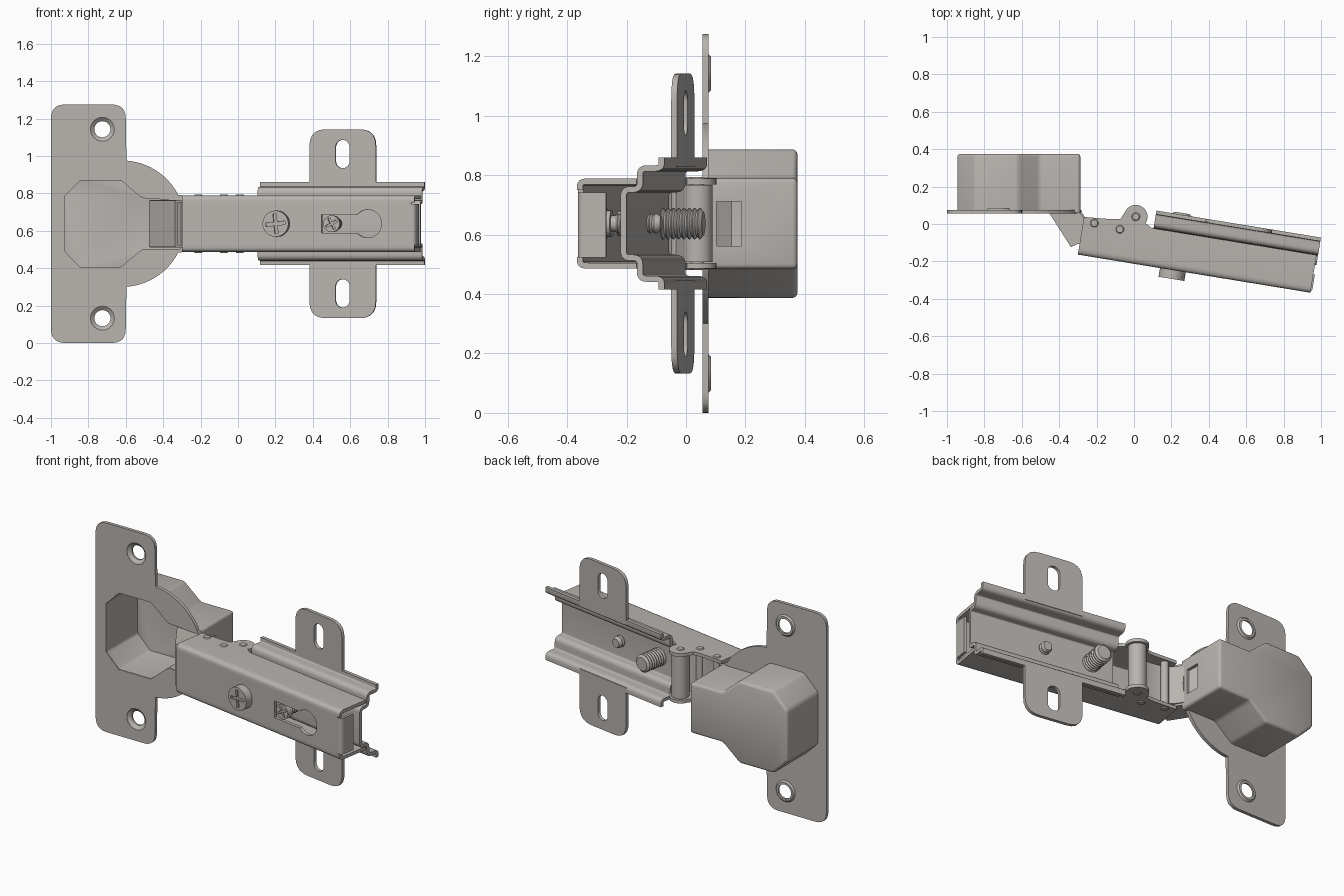
import bpy, bmesh
from math import sin, cos, pi, radians
from mathutils import Matrix, Vector

cube = bpy.data.objects.get("Cube")
if cube:
    bpy.data.objects.remove(cube)

steel = bpy.data.materials.new("brushed_steel")
steel.use_nodes = True
STEEL = (0.48, 0.455, 0.43, 1)
steel.diffuse_color = STEEL
steel.node_tree.nodes["Principled BSDF"].inputs["Base Color"].default_value = STEEL

C = 0.6375                                   # height of the mirror plane
WORLD = Matrix.Translation((0, 0, C))
ARM = WORLD @ Matrix.Rotation(radians(-9.3), 4, 'Z')
FLAT = Matrix()                              # outline in x, y
FRONT = Matrix.Rotation(pi / 2, 4, 'X')      # outline in x, z
END = Matrix.Rotation(pi / 2, 4, 'Z') @ FRONT  # outline in y, z
made = []


def finish(ob):
    ob.data.materials.clear()
    ob.data.materials.append(steel)
    bpy.ops.object.select_all(action='DESELECT')
    ob.select_set(True)
    bpy.context.view_layer.objects.active = ob
    bpy.ops.object.convert(target='MESH')
    made.append(bpy.context.view_layer.objects.active)
    return made[-1]


def add(name, data, matrix):
    ob = bpy.data.objects.new(name, data)
    bpy.context.collection.objects.link(ob)
    ob.matrix_world = matrix
    return ob


def mesh_from(name, bm):
    me = bpy.data.meshes.new(name)
    bm.to_mesh(me)
    bm.free()
    return me


def arc(cx, cy, r, a0=0, a1=360, n=24):
    steps = n if a1 - a0 == 360 else n + 1
    angles = [radians(a0 + (a1 - a0) * i / n) for i in range(steps)]
    return [(cx + r * cos(a), cy + r * sin(a)) for a in angles]


def rounded(pts, r, closed=True, n=5):
    """Round every corner of a path with a quadratic blend."""
    out = []
    for i, p in enumerate(pts):
        if not closed and i in (0, len(pts) - 1):
            out.append(p)
            continue
        p = Vector(p)
        a, b = Vector(pts[i - 1]) - p, Vector(pts[(i + 1) % len(pts)]) - p
        a, b = (d.normalized() * min(r, d.length * 0.49) for d in (a, b))
        for k in range(n + 1):
            t = k / n
            out.append(tuple(p + a * (1 - t) ** 2 + b * t ** 2))
    return out


def box(x0, x1, y0, y1):
    return [(x0, y0), (x1, y0), (x1, y1), (x0, y1)]


def flip(pts):
    return [(x, -y) for x, y in pts]


def plate(name, loops, depth, thick, plane=FRONT, frame=WORLD):
    """Flat plate from an outline and its holes; depth is its centre."""
    cu = bpy.data.curves.new(name, 'CURVE')
    cu.dimensions, cu.fill_mode, cu.extrude = '2D', 'BOTH', thick / 2
    for pts in loops:
        sp = cu.splines.new('POLY')
        sp.points.add(len(pts) - 1)
        for q, p in zip(sp.points, pts):
            q.co = (p[0], p[1], 0, 1)
        sp.use_cyclic_u = True
    shift = -depth if plane is FRONT else depth
    return finish(add(name, cu, frame @ plane @ Matrix.Translation((0, 0, shift))))


def sheet(name, path, d0, d1, thick, plane, frame):
    """Bent sheet metal: an open path swept straight and thickened."""
    bm = bmesh.new()
    rows = [[bm.verts.new((x, y, d)) for x, y in path] for d in (d0, d1)]
    for i in range(len(path) - 1):
        bm.faces.new((rows[0][i], rows[0][i + 1], rows[1][i + 1], rows[1][i]))
    ob = add(name, mesh_from(name, bm), frame @ plane)
    mod = ob.modifiers.new("thickness", 'SOLIDIFY')
    mod.thickness, mod.offset = thick, 0
    return finish(ob)


def lathe(name, profile, place, n=28, closed=False):
    """Spin (radius, height) points around local z."""
    bm = bmesh.new()
    rings = [[bm.verts.new((x, y, h)) for x, y in arc(0, 0, r, n=n)] for r, h in profile]
    pairs = list(zip(rings, rings[1:]))
    if closed:
        pairs.append((rings[-1], rings[0]))
    else:
        bm.faces.new(rings[0])
        bm.faces.new(rings[-1])
    for a, b in pairs:
        for i in range(n):
            j = (i + 1) % n
            bm.faces.new((a[i], a[j], b[j], b[i]))
    bmesh.ops.recalc_face_normals(bm, faces=bm.faces[:])
    return finish(add(name, mesh_from(name, bm), place))


def screw(name, u, head_r, v_head, head_h, shaft_r, v_thread, v_tip, turn):
    """Cross-slot head on a threaded shaft running to the back."""
    w, l = head_r * 0.13, head_r * 0.75
    quarter = [(l, -w), (l, w), (w, w)]
    cross = []
    for k in range(4):
        a = k * pi / 2 + turn
        cross += [(u + x * cos(a) - y * sin(a), x * sin(a) + y * cos(a)) for x, y in quarter]
    plate(name + "_head", [arc(u, 0, head_r, n=32), cross], v_head + 0.008, 0.016, FRONT, ARM)
    prof = [(head_r, 0.014), (head_r, head_h), (shaft_r * 0.8, head_h)]
    h, pitch = v_thread - v_head, 0.018
    while h + pitch < v_tip - v_head:
        prof += [(shaft_r * 0.82, h), (shaft_r, h + pitch * 0.45), (shaft_r, h + pitch * 0.6)]
        h += pitch
    prof += [(shaft_r * 0.75, v_tip - v_head)]
    lathe(name + "_shaft", prof, ARM @ Matrix.Translation((u, v_head, 0)) @ Matrix.Rotation(-pi / 2, 4, 'X'))


# cup: octagonal bowl running into a narrow box
def cup_outline(t):
    half = [(-0.945 + t, 0.155 - t * 0.4), (-0.85 + t * 0.4, 0.25 - t), (-0.62 - t * 0.4, 0.25 - t),
            (-0.505 - t * 0.4, 0.153 - t), (-0.287 + (-t), 0.153 - t)]
    return half + flip(half)[::-1]


bm = bmesh.new()
front = [bm.verts.new((x, y, -0.058)) for x, y in cup_outline(0)]
back = [bm.verts.new((x, y, -0.375)) for x, y in cup_outline(0)]
for i in range(len(front)):
    bm.faces.new((front[i - 1], front[i], back[i], back[i - 1]))
bm.faces.new(back)
bmesh.ops.recalc_face_normals(bm, faces=bm.faces[:])
cup = add("cup", mesh_from("cup", bm), WORLD @ FRONT)
bev = cup.modifiers.new("soft_edges", 'BEVEL')
bev.width, bev.segments = 0.016, 3
sol = cup.modifiers.new("wall", 'SOLIDIFY')
sol.thickness, sol.offset = 0.018, -1
# window in the cup end
bpy.ops.mesh.primitive_cube_add(size=1, location=(-0.287, 0.145, C))
cutter = bpy.context.object
cutter.scale = (0.08, 0.085, 0.15)
cutter.hide_render = True
bpy.context.view_layer.update()
hole = cup.modifiers.new("window", 'BOOLEAN')
hole.operation, hole.object, hole.solver = 'DIFFERENCE', cutter, 'EXACT'
finish(cup)
bpy.data.objects.remove(cutter)

# cup flange with a round lobe, and dished screw holes
H = C
lobe = arc(-0.62, 0, 0.338, -86, 86, 32)
corner = rounded([(-0.6, H), (-1, H), (-1, -H), (-0.6, -H)], 0.075, n=6)
holes = [arc(-0.725, s * 0.505, 0.064) for s in (-1, 1)]
plate("cup_flange", [lobe + corner, cup_outline(0.016)] + holes, 0.066, 0.02)
for s in (-1, 1):
    lathe("screw_dish", [(0.065, 0.056), (0.043, 0.074), (0.043, 0.085), (0.056, 0.085), (0.065, 0.076)],
          WORLD @ Matrix.Translation((-0.725, 0, s * 0.505)) @ Matrix.Rotation(-pi / 2, 4, 'X'), closed=True)

# arm: web with keyhole, bent sides, hinge ears
keyhole = [(0.488, 0.05), (0.488, -0.05)] + arc(0.737, 0, 0.075, -138, 138)
plate("arm_web", [box(-0.27, 0.972, -0.115, 0.115), keyhole], -0.2, 0.02, FRONT, ARM)
ear = [(0.1, -0.006), (-0.27, -0.006), (-0.12, 0.006), (-0.075, 0.016)] + arc(0.003, 0.04, 0.063, 165, -25, 20)
for s in (-1, 1):
    side = rounded([(-0.2, s * 0.113), (-0.2, s * 0.142), (-0.006, s * 0.142)], 0.028, False)
    sheet("arm_side", side, -0.27, 0.99, 0.02, END, ARM)
    plate("hinge_ear", [ear], s * 0.142, 0.02, FLAT, ARM)
lip = rounded([(0.965, -0.2), (0.99, -0.2), (0.99, -0.11)], 0.02, False)
sheet("arm_end_lip", lip, -0.115, 0.105, 0.016, FLAT, ARM)

# base plate: stepped channel with slotted mounting tabs
half = [(-0.05, 0.115), (0.006, 0.115), (0.006, 0.186), (0.08, 0.186), (0.08, 0.222)]
sheet("base_channel", rounded(flip(half)[::-1] + half, 0.022, False), 0.107, 0.998, 0.02, END, ARM)
for s in (-1, 1):
    tab = rounded([(0.735, 0.505), (0.375, 0.505)], 0.08)
    tab = [(0.375, 0.19), (0.735, 0.19)] + rounded([(0.735, 0.19), (0.735, 0.505), (0.375, 0.505), (0.375, 0.19)], 0.09, False)
    slot = arc(0.555, 0.41, 0.038, 0, 180, 12) + arc(0.555, 0.335, 0.038, 180, 360 - 0.01, 12)
    loops = [[(x, s * y) for x, y in loop] for loop in (tab, slot)]
    plate("mounting_tab", loops, 0.08, 0.02, FRONT, ARM)

# adjusting screws
screw("depth_screw", 0.245, 0.07, -0.257, 0.05, 0.053, -0.12, 0.1, 0.1)
screw("clamp_screw", 0.54, 0.045, -0.205, 0.04, 0.034, -0.15, 0.004, 0.5)

# links between cup and arm
link_side = [(-0.47, 0.1), (-0.33, -0.12), (-0.24, -0.08), (-0.27, 0.035), (-0.34, 0.14), (-0.42, 0.16)]
for s in (-1, 1):
    plate("outer_link_side", [link_side], s * 0.12, 0.014, FLAT)
sheet("outer_link", [(-0.47, 0.1), (-0.33, -0.12)], -0.125, 0.125, 0.016, FLAT, WORLD)
inner = rounded([(0.0, 0.0), (-0.09, -0.04), (-0.25, -0.01), (-0.34, 0.15)], 0.07, False)
sheet("inner_link", inner, -0.115, 0.115, 0.02, FLAT, WORLD)

# hinge barrel and rivets
lathe("hinge_barrel", [(0.05, -0.13), (0.05, 0.13)], WORLD @ Matrix.Translation((0.01, 0.04, 0)))
for u, v in ((-0.21, -0.03), (-0.07, -0.04), (0.003, 0.04)):
    lathe("rivet", [(0.018, -0.157), (0.022, -0.152), (0.022, 0.152), (0.018, 0.157)],
          ARM @ Matrix.Translation((u, v, 0)), 16)

bpy.ops.object.select_all(action='DESELECT')
for ob in made:
    ob.select_set(True)
bpy.ops.object.shade_smooth_by_angle(angle=radians(32))
